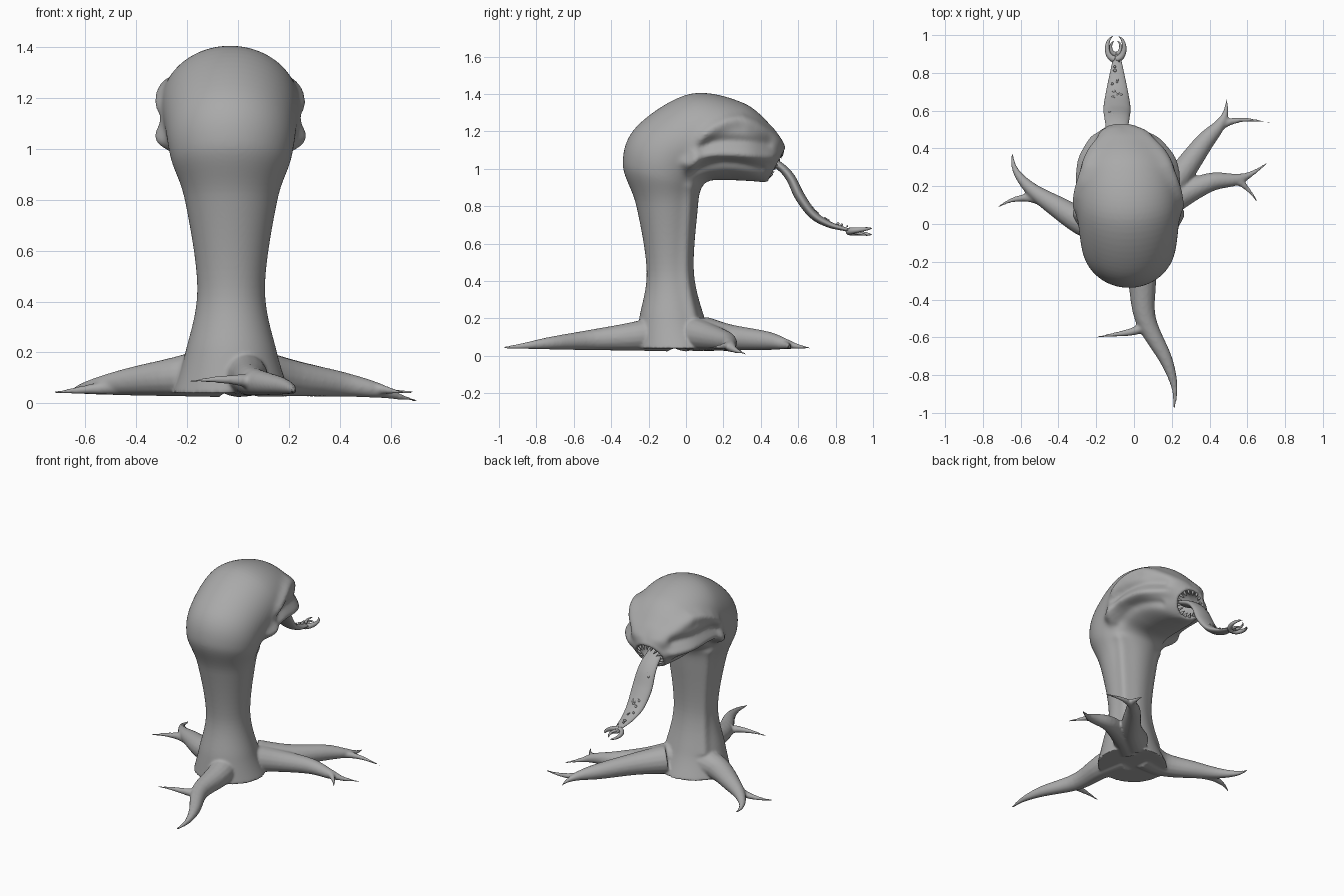
import bpy, bmesh, math, random
from mathutils import Vector
from mathutils.geometry import intersect_point_line

random.seed(4)
old = bpy.data.objects.get("Cube")
if old:
    bpy.data.objects.remove(old)

skin = bpy.data.materials.new("grey skin")
skin.use_nodes = True
GREY = (0.4, 0.4, 0.4, 1)
skin.diffuse_color = GREY
skin.node_tree.nodes["Principled BSDF"].inputs["Base Color"].default_value = GREY


def finish(bm, name):
    """Turn a bmesh into a smooth shaded object."""
    bmesh.ops.recalc_face_normals(bm, faces=bm.faces)
    for face in bm.faces:
        face.smooth = True
    mesh = bpy.data.meshes.new(name)
    bm.to_mesh(mesh)
    bm.free()
    mesh.materials.append(skin)
    ob = bpy.data.objects.new(name, mesh)
    bpy.context.collection.objects.link(ob)
    return ob


def spline(rows, steps):
    """Smooth curve through rows of any length."""
    rows = [Vector(row) for row in rows]
    last = len(rows) - 1
    out = []
    for i in range(last):
        a, b, c, d = (rows[min(max(i + k, 0), last)] for k in (-1, 0, 1, 2))
        for step in range(steps):
            t = step / steps
            out.append(0.5 * (2 * b + (c - a) * t + (2 * a - 5 * b + 4 * c - d) * t * t
                              + (3 * b - a - 3 * c + d) * t ** 3))
    return out + [rows[last]]


def loft(bm, rings):
    """Skin a row of equal rings and close both ends."""
    loops = [[bm.verts.new(point) for point in ring] for ring in rings]
    count = len(loops[0])
    for a, b in zip(loops, loops[1:]):
        for i in range(count):
            j = (i + 1) % count
            bm.faces.new((a[i], a[j], b[j], b[i]))
    bm.faces.new(loops[0])
    bm.faces.new(loops[-1])


def tube(bm, rows, flat=1.0, sides=16, steps=5):
    """Tapered tube through rows of x, y, z, radius."""
    points = spline(rows, steps)
    rings = []
    for i, point in enumerate(points):
        ahead = points[min(i + 1, len(points) - 1)]
        behind = points[max(i - 1, 0)]
        along = (ahead - behind).to_3d().normalized()
        side = along.cross(Vector((0, 0, 1))).normalized()
        up = side.cross(along) * flat
        angles = [math.tau * k / sides for k in range(sides)]
        rings.append([point.to_3d() + point[3] * (side * math.cos(a) + up * math.sin(a))
                      for a in angles])
    loft(bm, rings)


class Fold:
    """Raised or sunken line on the side of the body, drawn in y and z."""

    def __init__(self, height, width, path):
        self.height, self.width = height, width
        self.points = [Vector((y, z, 0)) for y, z in spline(path, 3)]

    def at(self, spot):
        nearest = 1.0
        for a, b in zip(self.points, self.points[1:]):
            t = min(1, max(0, intersect_point_line(spot, a, b)[1]))
            nearest = min(nearest, (spot - a.lerp(b, t)).length)
        return self.height * math.exp(-(nearest / self.width) ** 2)


brow = Fold(.026, .03, [(.02, 1), (.1, 1.18), (.3, 1.26), (.5, 1.14)])
cheek = Fold(.03, .026, [(0, 1.03), (.12, 1.08), (.3, 1.08), (.46, 1.06)])
eye_groove = Fold(-.022, .028, [(.07, 1.12), (.2, 1.15), (.44, 1.14)])
jaw_groove = Fold(-.016, .022, [(.03, .98), (.2, 1.03), (.4, 1)])
stalk_ridge = Fold(.018, .026, [(.02, .9), (0, .6), (0, .4), (.04, .2)])
FOLDS = [brow, cheek, eye_groove, jaw_groove, stalk_ridge]

# Stalk and head: back y and z, belly y and z, half width
STATIONS = [
    (-.27, .04, .17, .04, .23), (-.25, .2, .1, .2, .18), (-.21, .45, .042, .45, .133),
    (-.265, .8, .062, .78, .18), (-.338, 1.03, .08, .89, .235),
    (-.26, 1.23, .125, .935, .257), (.02, 1.4, .22, .94, .272),
    (.3, 1.355, .34, .935, .25), (.46, 1.225, .4, .93, .18), (.53, 1.12, .43, .93, .115),
]
SIDES = 96
body = bmesh.new()
rings = []
sections = spline(STATIONS, 9)
for i, (back_y, back_z, belly_y, belly_z, half_width) in enumerate(sections):
    centre_x = -.027 - .04 * (i / len(sections)) ** 6
    back = Vector((centre_x, back_y, back_z))
    belly = Vector((centre_x, belly_y, belly_z))
    middle = (back + belly) / 2
    ring = []
    for k in range(SIDES):
        a = math.tau * k / SIDES
        offset = (back - middle) * math.cos(a) + Vector((half_width * math.sin(a), 0, 0))
        point = middle + offset
        spot = Vector((point.y, point.z, 0))
        grow = sum(fold.at(spot) for fold in FOLDS) * min(1, abs(math.sin(a)) * 1.3)
        ring.append(point + offset.normalized() * grow)
    rings.append(ring)

# Mouth hollow
rim = rings[-1]
mouth = sum(rim, Vector((0, 0, 0))) / SIDES
inward = Vector((0, -.86, .5))


def mouth_ring(scale, depth):
    return [mouth + (point - mouth) * scale + inward * depth for point in rim]


for scale, depth in ((.9, -.008), (.78, 0), (.72, .04), (.66, .1), (.4, .15)):
    rings.append(mouth_ring(scale, depth))
loft(body, rings)


def root(path, radius, tip_z=.04, lift=0):
    """Root lying on the ground, thinning towards its tip."""
    rows = []
    for i, (x, y) in enumerate(path):
        t = i / (len(path) - 1)
        r = radius * (1 - t) ** 1.25 + .003
        z = .038 + (tip_z - .038) * t * t + .85 * r + lift * math.sin(math.pi * t)
        rows.append((x, y, z, r))
    tube(body, rows)


# Front root and its fork
root([(0, -.1), (.04, -.27), (.06, -.5), (.17, -.72), (.215, -.87), (.21, -1)], .1)
root([(.07, -.5), (.02, -.56), (-.1, -.585), (-.22, -.6)], .036, .08, .03)
# Right root and its fork
root([(-.08, 0), (-.24, 0), (-.42, .1), (-.55, .19), (-.63, .29), (-.645, .39)], .1)
root([(-.42, .1), (-.54, .138), (-.65, .125), (-.735, .08)], .036)
# Left rear root and its fork
root([(.08, .1), (.22, .23), (.37, .43), (.45, .52), (.485, .59), (.49, .67)], .09)
root([(.37, .42), (.46, .52), (.58, .552), (.725, .535)], .036)
# Left middle root and its fork
root([(.08, .04), (.22, .135), (.4, .22), (.54, .235), (.62, .265), (.715, .33)], .09, .005)
root([(.46, .23), (.55, .225), (.61, .175), (.665, .1)], .032)

# Merge stalk and roots into one skin
body_ob = finish(body, "body_with_roots")
remesh = body_ob.modifiers.new("merge", 'REMESH')
remesh.mode = 'VOXEL'
remesh.voxel_size = 0.008
remesh.use_smooth_shade = True
relax = body_ob.modifiers.new("relax", 'SMOOTH')
relax.factor = 0.5
relax.iterations = 6

# Tongue with warts
TONGUE_X = -.09
tongue_rows = [(TONGUE_X, y, z, r) for y, z, r in (
    (.4, 1.07, .05), (.5, 1.015, .058), (.56, .95, .066), (.61, .85, .072),
    (.68, .755, .062), (.76, .705, .046), (.84, .68, .029), (.91, .665, .014))]
tongue = bmesh.new()
tube(tongue, tongue_rows, flat=.38, sides=24, steps=8)
track = spline(tongue_rows, 8)
for wart in range(18):
    point = random.choice(track[14:50])
    sideways = random.uniform(-.6, .6) * point[3]
    ball = bmesh.ops.create_uvsphere(tongue, u_segments=10, v_segments=6,
                                     radius=random.uniform(.005, .009))["verts"]
    bmesh.ops.translate(tongue, verts=ball,
                        vec=point.to_3d() + Vector((sideways, .012, .016)))
finish(tongue, "tongue")

# Curved pincers at the tongue tip
pincers = bmesh.new()
for side in (-1, 1):
    for reach, tilt, thick in ((.045, .018, .019), (.026, -.022, .012)):
        rows = []
        for k in range(7):
            t = k / 6
            a = math.radians(-85 + 155 * t)
            rows.append((TONGUE_X - .007 + side * reach * math.cos(a),
                         .935 + reach * 1.4 * math.sin(a),
                         .665 + side * tilt * t, thick * (1 - t) ** .7 + .001))
        tube(pincers, rows, sides=12, steps=3)
finish(pincers, "tongue_pincers")

# Teeth around the mouth
teeth = bmesh.new()
for point in mouth_ring(.78, 0)[::6]:
    inner = mouth - point
    base = point - inner.normalized() * .012 + inward * .012
    tip = point + inner * .32 - inward * .012
    tube(teeth, [(*base, .011), (*base.lerp(tip, .5), .008), (*tip, .001)], sides=8, steps=3)
finish(teeth, "teeth")
